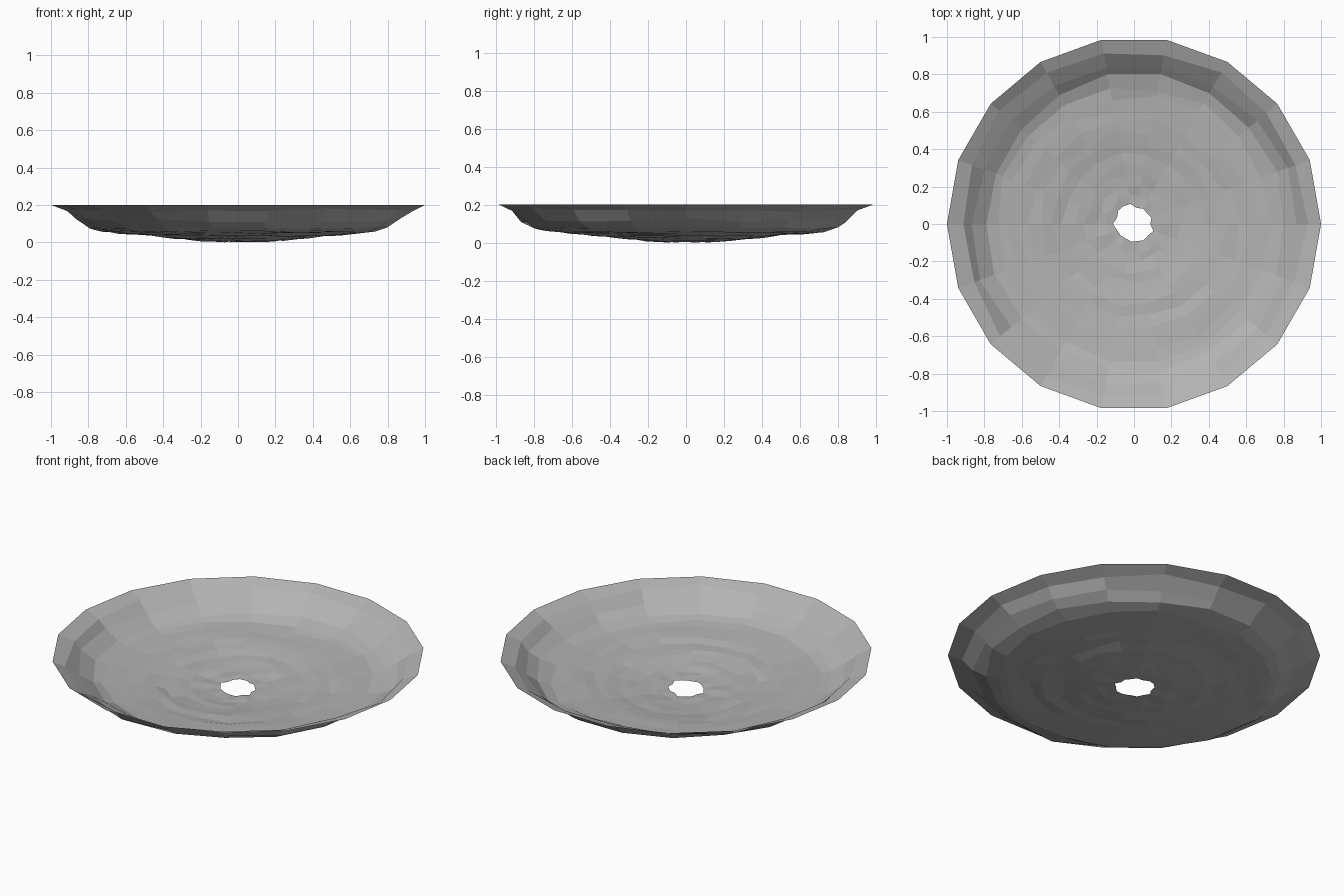
import bpy, bmesh, random
from math import cos, sin, tau

if "Cube" in bpy.data.objects:
    bpy.data.objects.remove(bpy.data.objects["Cube"])

random.seed(7)
SIDES = 18

# Dish profile from rim to centre hole: radius, height, radial wobble, height wobble
PROFILE = [
    (1.00, 0.200, 0.000, 0.000),
    (0.925, 0.168, 0.018, 0.014),
    (0.865, 0.118, 0.018, 0.012),
    (0.80, 0.080, 0.018, 0.007),
    (0.735, 0.061, 0.018, 0.005),
    (0.68, 0.055, 0.018, 0.005),
    (0.62, 0.050, 0.018, 0.005),
    (0.56, 0.046, 0.018, 0.005),
    (0.50, 0.040, 0.018, 0.005),
    (0.44, 0.034, 0.018, 0.005),
    (0.38, 0.028, 0.018, 0.005),
    (0.32, 0.022, 0.018, 0.005),
    (0.26, 0.017, 0.016, 0.005),
    (0.20, 0.013, 0.016, 0.005),
    (0.15, 0.010, 0.014, 0.004),
    (0.10, 0.007, 0.013, 0.003),
]


def wobble(amount):
    return random.uniform(-amount, amount)


# Hand-beaten shallow dish: one open sheet of uneven rings
bm = bmesh.new()
rings = []
for radius, height, dr, dz in PROFILE:
    ring = []
    for i in range(SIDES):
        a = tau * i / SIDES
        r = radius + wobble(dr)
        ring.append(bm.verts.new((r * cos(a), r * sin(a), height + wobble(dz))))
    rings.append(ring)

for outer, inner in zip(rings, rings[1:]):
    for i in range(SIDES):
        j = (i + 1) % SIDES
        bm.faces.new((outer[i], outer[j], inner[j], inner[i]))

# Rest the lowest point on the ground, keeping the rim level
low = min(v.co.z for v in bm.verts)
for v in bm.verts:
    v.co.z = (v.co.z - low) * 0.2 / (0.2 - low)

mesh = bpy.data.meshes.new("dish")
bm.to_mesh(mesh)
bm.free()
dish = bpy.data.objects.new("dish", mesh)
bpy.context.collection.objects.link(dish)

# Dull dark metal
metal = bpy.data.materials.new("dull_metal")
metal.diffuse_color = (0.45, 0.45, 0.45, 1)
metal.use_nodes = True
metal.node_tree.nodes["Principled BSDF"].inputs["Base Color"].default_value = metal.diffuse_color
mesh.materials.append(metal)
